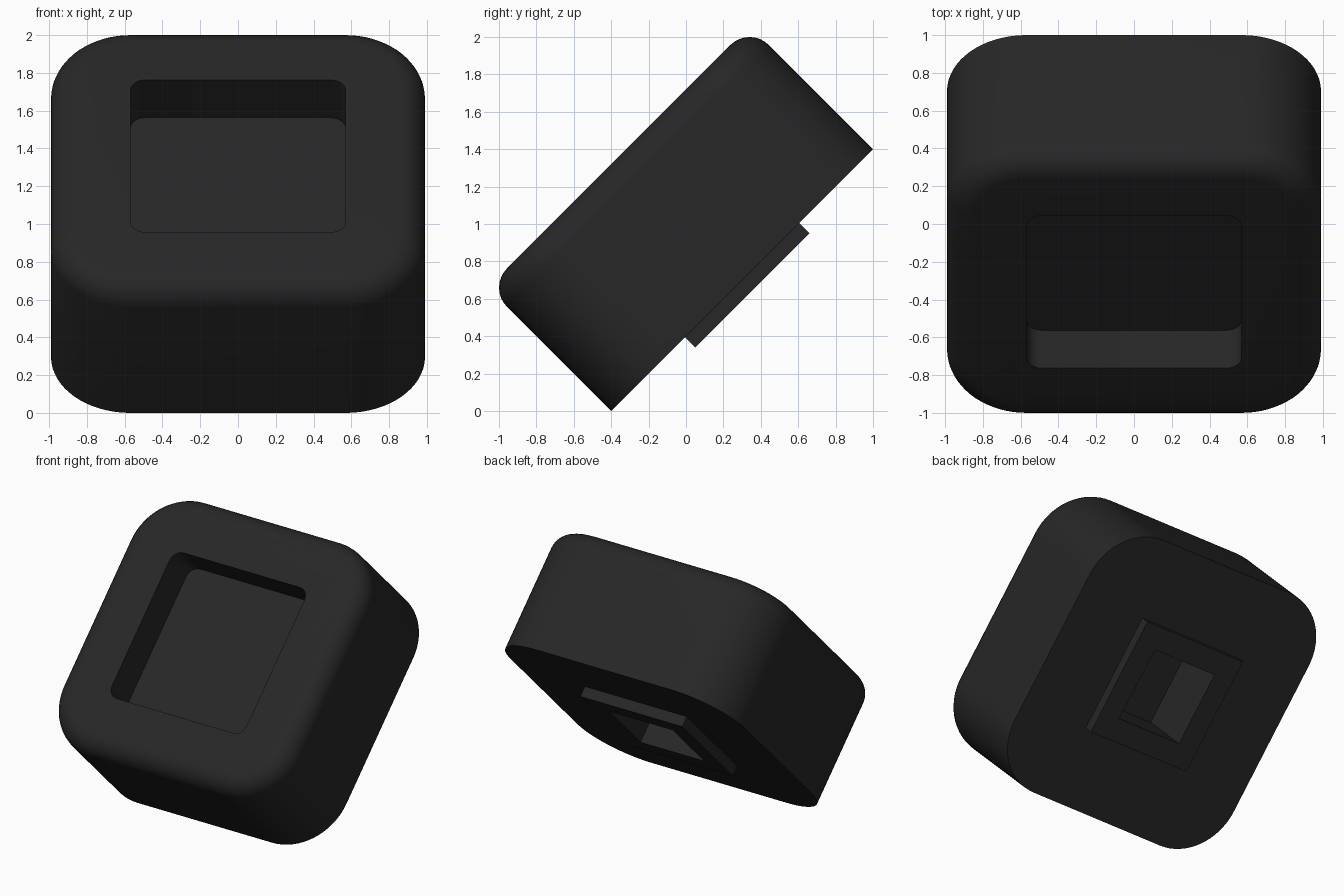
import bpy, bmesh, math
from mathutils import Matrix

if "Cube" in bpy.data.objects:
    bpy.data.objects.remove(bpy.data.objects["Cube"])

# One dark charcoal colour for everything
charcoal = bpy.data.materials.new("charcoal")
charcoal.diffuse_color = (0.020, 0.020, 0.020, 1.0)
charcoal.use_nodes = True
charcoal.node_tree.nodes["Principled BSDF"].inputs["Base Color"].default_value = charcoal.diffuse_color

# Local frame: block base on local z = 0, tipped 45 degrees about x
TILT = Matrix.Translation((0, 0.3, 0.7)) @ Matrix.Rotation(math.radians(45), 4, 'X')


def block(name, size, z0, z1, corner=0.0, segs=8, top_round=0.0):
    """Square block with rounded upright corners and an optional rounded top rim."""
    bm = bmesh.new()
    bmesh.ops.create_cube(bm, size=1)
    for v in bm.verts:
        v.co = (v.co.x * size, v.co.y * size, z1 if v.co.z > 0 else z0)
    if corner:
        upright = [e for e in bm.edges
                   if abs(e.verts[0].co.z - e.verts[1].co.z) > 1e-4]
        bmesh.ops.bevel(bm, geom=upright, offset=corner, offset_type='OFFSET',
                        segments=segs, profile=0.5, affect='EDGES')
    if top_round:
        rim = [e for e in bm.edges if all(v.co.z > z1 - 1e-4 for v in e.verts)]
        bmesh.ops.bevel(bm, geom=rim, offset=top_round, offset_type='OFFSET',
                        segments=8, profile=0.5, affect='EDGES')
    bmesh.ops.recalc_face_normals(bm, faces=bm.faces)
    mesh = bpy.data.meshes.new(name)
    bm.to_mesh(mesh)
    bm.free()
    mesh.materials.append(charcoal)
    obj = bpy.data.objects.new(name, mesh)
    obj.matrix_world = TILT
    bpy.context.collection.objects.link(obj)
    return obj


def select(obj):
    bpy.ops.object.select_all(action='DESELECT')
    obj.select_set(True)
    bpy.context.view_layer.objects.active = obj


def cut(target, cutter):
    mod = target.modifiers.new("cut", 'BOOLEAN')
    mod.operation = 'DIFFERENCE'
    mod.solver = 'EXACT'
    mod.object = cutter
    select(target)
    bpy.ops.object.modifier_apply(modifier=mod.name)


# Main body and the raised square collar under it
body = block("body", 1.98, 0.0, 0.933, corner=0.42, segs=16, top_round=0.145)
collar = block("base_collar", 0.863, -0.078, 0.01)

# Recess in the upper face, and the square socket through the collar
pocket = block("pocket_cutter", 1.14, 0.65, 1.2, corner=0.08)
socket = block("socket_cutter", 0.54, -0.3, 0.355)
bpy.context.view_layer.update()
cut(body, pocket)
cut(body, socket)
cut(collar, socket)

for helper in (pocket, socket):
    bpy.data.objects.remove(helper, do_unlink=True)

# Smooth rounds, crisp edges
for part in (body, collar):
    select(part)
    bpy.ops.object.shade_smooth_by_angle(angle=math.radians(30))
